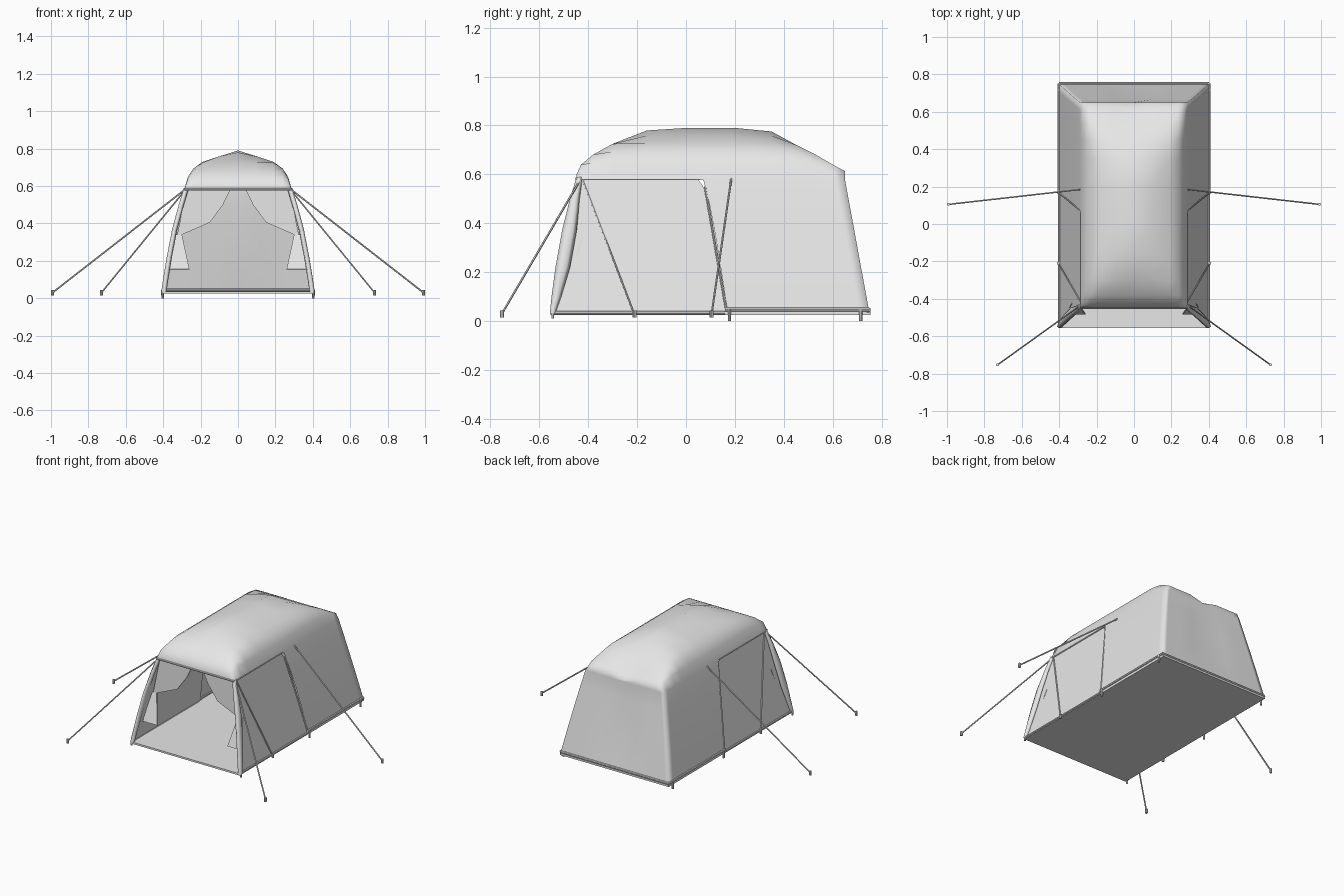
import bpy, bmesh
from mathutils import Vector

cube = bpy.data.objects.get("Cube")
if cube:
    bpy.data.objects.remove(cube)

canvas = bpy.data.materials.new("light_grey_canvas")
canvas.use_nodes = True
GREY = (0.8, 0.8, 0.8, 1)
canvas.diffuse_color = GREY
canvas.node_tree.nodes["Principled BSDF"].inputs["Base Color"].default_value = GREY

EAVE, BASE, RISE = 0.58, 0.035, 0.21


def finish(name, bm, smooth=True):
    """Turn a bmesh into a named object."""
    bmesh.ops.remove_doubles(bm, verts=bm.verts, dist=0.0005)
    bmesh.ops.recalc_face_normals(bm, faces=bm.faces)
    mesh = bpy.data.meshes.new(name)
    bm.to_mesh(mesh)
    bm.free()
    mesh.materials.append(canvas)
    for p in mesh.polygons:
        p.use_smooth = smooth
    ob = bpy.data.objects.new(name, mesh)
    bpy.context.collection.objects.link(ob)
    return ob


def grid(bm, rows):
    """Skin a list of equally long point rows with quads."""
    vs = [[bm.verts.new(p) for p in row] for row in rows]
    for a, b in zip(vs, vs[1:]):
        for i in range(len(a) - 1):
            bm.faces.new((a[i], a[i + 1], b[i + 1], b[i]))


def rod(name, start, end, radius, sides=8):
    """Straight round bar between two points."""
    a, b = Vector(start), Vector(end)
    d = b - a
    bm = bmesh.new()
    bmesh.ops.create_cone(bm, cap_ends=True, segments=sides, radius1=radius,
                          radius2=radius, depth=d.length)
    turn = d.to_track_quat("Z", "Y").to_matrix().to_4x4()
    turn.translation = (a + b) / 2
    bm.transform(turn)
    ob = finish(name, bm, False)
    return ob


def sheet(name, points, thickness=0.0):
    """Single flat panel of cloth."""
    bm = bmesh.new()
    bm.faces.new([bm.verts.new(p) for p in points])
    ob = finish(name, bm, False)
    if thickness:
        mod = ob.modifiers.new("thickness", "SOLIDIFY")
        mod.thickness = thickness
        mod.offset = 0
    return ob


def wall_x(z):
    """Half width of the leaning side wall at a height."""
    t = (EAVE - z) / (EAVE - BASE)
    return 0.288 + 0.114 * t + 0.012 * t * (1 - t)


# Roof: arched cross-section capped by the lengthwise profile
arch = [(1, 0), (0.93, 0.33), (0.83, 0.54), (0.66, 0.71), (0.35, 0.85), (0, 1)]
arch = [(-u, h) for u, h in arch] + arch[-2::-1]
stations = [(-0.45, 0), (-0.447, 0.1), (-0.43, 0.28), (-0.38, 0.48), (-0.3, 0.69),
            (-0.16, 0.95), (0, 1), (0.07, 1), (0.2, 1), (0.35, 0.93),
            (0.45, 0.67), (0.53, 0.48), (0.61, 0.26), (0.65, 0.16)]


def roof_row(y, cap):
    row = []
    for u, h in arch:
        z = EAVE + RISE * min(h, cap)
        if abs(u) < 0.1 and y > 0.55:      # tucked rear seam
            z -= 0.025
        row.append((u * 0.288, y, z))
    return row


bm = bmesh.new()
grid(bm, [roof_row(y, cap) for y, cap in stations])

# Rear side walls flare out towards the floor
levels = [EAVE, 0.48, 0.36, 0.22, 0.1, BASE]


def wall_y(top, z):
    t = (EAVE - z) / (EAVE - BASE)
    return top + 0.1 * (t if top > 0.1 else t ** 0.8)


tops = [y for y, cap in stations if y > 0.05]
for side in (-1, 1):
    grid(bm, [[(side * wall_x(z), wall_y(y, z), z) for y in tops] for z in levels])

# Rear wall, with a shallow pleat on the centre line
rear = []
for z in levels:
    tight = 0.014 * (EAVE - z) * (z - BASE) / 0.075
    rear.append([(u * wall_x(z), wall_y(0.65, z) - (tight if abs(u) < 0.1 else 0), z)
                 for u, h in arch])
grid(bm, [roof_row(0.65, 0.16)] + rear)
finish("tent_canopy", bm)

# Ground sheet
bm = bmesh.new()
bmesh.ops.create_cube(bm, size=1)
for v in bm.verts:
    v.co = (v.co.x * 0.8, 0.1 + v.co.y * 1.31, 0.031 + v.co.z * 0.012)
finish("ground_sheet", bm, False)

rod("front_eave_bar", (-0.285, -0.447, 0.582), (0.285, -0.447, 0.582), 0.007)
rod("rear_base_rail", (-0.4, 0.75, 0.045), (0.4, 0.75, 0.045), 0.008)

for s, side in ((1, "left"), (-1, "right")):
    # Flat door panel in the side wall
    sheet(side + "_side_panel", [
        (s * 0.28, -0.43, 0.582), (s * 0.28, 0.045, 0.582), (s * 0.284, 0.065, 0.56),
        (s * 0.288, 0.075, 0.54), (s * 0.396, 0.17, BASE), (s * 0.396, -0.545, BASE)])
    rod(side + "_panel_top_bar", (s * 0.286, -0.44, 0.58), (s * 0.286, 0.06, 0.58), 0.004)
    rod(side + "_panel_seam", (s * 0.292, 0.078, 0.55), (s * 0.4, 0.165, 0.045), 0.005)
    rod(side + "_base_rail", (s * 0.4, 0.16, 0.047), (s * 0.4, 0.75, 0.047), 0.008)
    rod(side + "_front_base_rail", (s * 0.398, -0.55, 0.034), (s * 0.398, 0.16, 0.034), 0.007)

    # Leaf-shaped front leg sleeve
    bm = bmesh.new()
    leg = [(0.276, -0.435, 0.59, 0.012), (0.303, -0.455, 0.5, 0.02),
           (0.338, -0.477, 0.37, 0.03), (0.367, -0.504, 0.22, 0.03),
           (0.387, -0.53, 0.1, 0.02), (0.397, -0.546, 0.03, 0.011)]
    rings = []
    for x, y, z, depth in leg:
        ring = [(-1, 0), (-0.6, -0.8), (0.3, -1), (1, -0.3), (0.9, 0.5), (0, 1), (-1, 0)]
        rings.append([(s * (x + 0.014 * a), y + depth * b, z) for a, b in ring])
    grid(bm, rings)
    finish(side + "_front_leg", bm)

    # Tied-back front curtain, in an upper and a lower piece
    sheet(side + "_upper_curtain", [
        (s * 0.275, -0.425, 0.582), (s * 0.04, -0.425, 0.582), (s * 0.08, -0.425, 0.5),
        (s * 0.15, -0.425, 0.405), (s * 0.3, -0.425, 0.34), (s * 0.325, -0.425, 0.34)], 0.008)
    sheet(side + "_lower_curtain", [
        (s * 0.3, -0.425, 0.34), (s * 0.335, -0.425, 0.34),
        (s * 0.365, -0.48, 0.155), (s * 0.26, -0.48, 0.155)], 0.008)

    # Small vent hood on the rear roof shoulder
    bm = bmesh.new()
    front, back, low, peak = [bm.verts.new(p) for p in (
        (s * 0.19, 0.27, 0.725), (s * 0.195, 0.53, 0.675),
        (s * 0.225, 0.42, 0.69), (s * 0.2, 0.4, 0.722))]
    bm.faces.new((front, low, peak))
    bm.faces.new((low, back, peak))
    inner = bm.verts.new((s * 0.14, 0.42, 0.715))
    bm.faces.new((front, peak, inner))
    bm.faces.new((peak, back, inner))
    finish(side + "_vent_hood", bm)

    # Guy ropes with their ground stakes
    ropes = [("middle", (0.283, 0.185, 0.582), (0.992, 0.105, 0.03)),
             ("front", (0.28, -0.43, 0.582), (0.73, -0.753, 0.03)),
             ("inner", (0.283, -0.42, 0.575), (0.405, -0.21, 0.025))]
    for label, a, b in ropes:
        a, b = (s * a[0], a[1], a[2]), (s * b[0], b[1], b[2])
        rod(f"{side}_{label}_rope", a, b, 0.0045, 6)
        rod(f"{side}_{label}_stake", (b[0], b[1], 0.015), (b[0], b[1], 0.043), 0.008)

    # Ground pegs along the base
    for label, y in (("rear", 0.715), ("middle", 0.178)):
        rod(f"{side}_{label}_peg", (s * 0.403, y, 0), (s * 0.403, y, 0.05), 0.007)
    rod(side + "_front_foot", (s * 0.403, -0.545, 0.01), (s * 0.403, -0.545, 0.04), 0.006)
